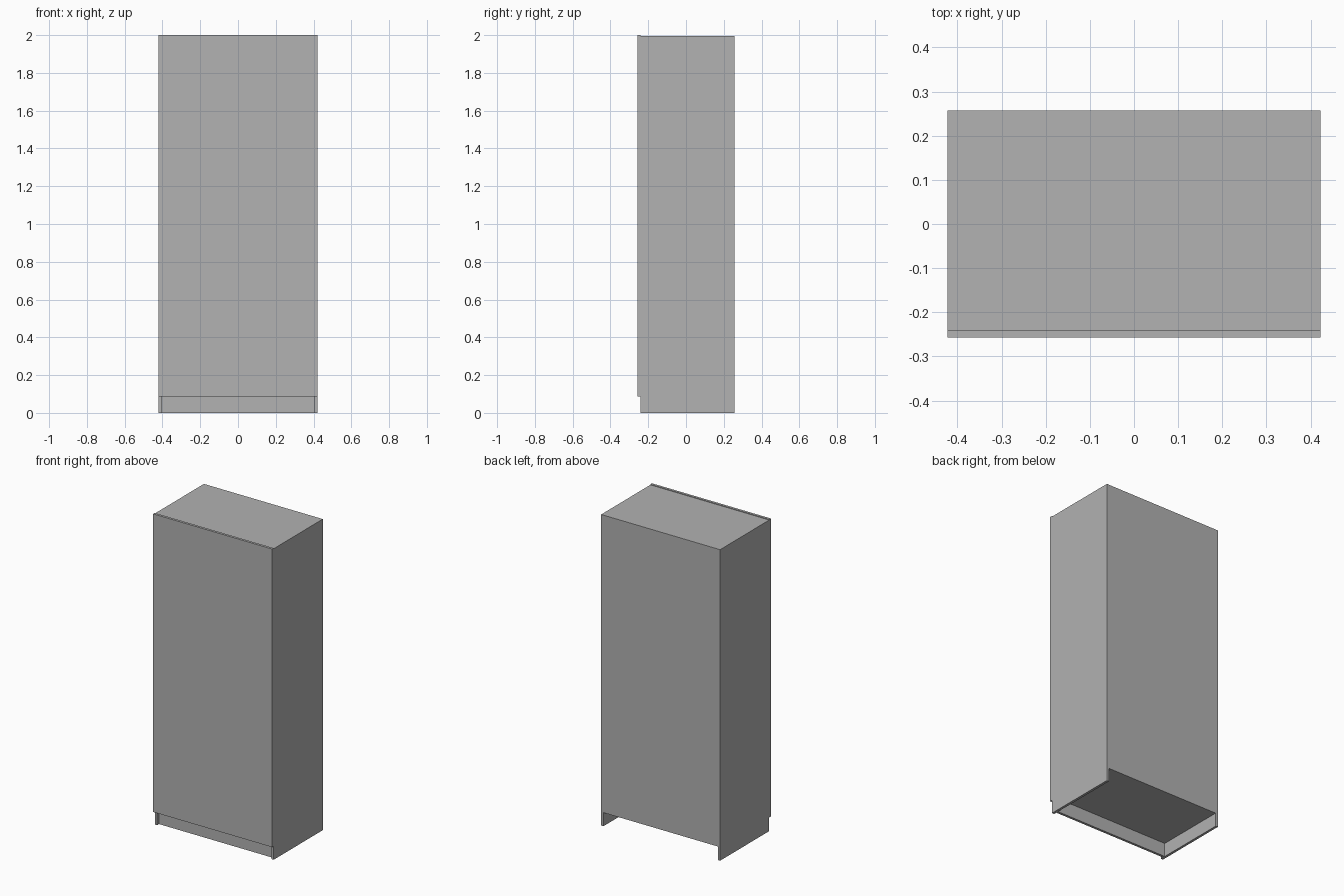
import bpy

cube = bpy.data.objects.get("Cube")
if cube:
    bpy.data.objects.remove(cube, do_unlink=True)

# Single flat grey for the whole cabinet
grey = bpy.data.materials.new("plain_grey")
grey.use_nodes = True
colour = (0.445, 0.445, 0.445, 1)
grey.diffuse_color = colour
grey.node_tree.nodes["Principled BSDF"].inputs["Base Color"].default_value = colour


def panel(name, x, y, z):
    """Box panel spanning the given (low, high) ranges."""
    spans = (x, y, z)
    bpy.ops.mesh.primitive_cube_add(size=1, location=[(a + b) / 2 for a, b in spans])
    ob = bpy.context.object
    ob.name = name
    ob.scale = [b - a for a, b in spans]
    bpy.ops.object.transform_apply(location=False, rotation=False, scale=True)
    ob.data.materials.append(grey)
    return ob


W, D, H = 0.422, 0.257, 2.0      # half width, half depth, height
T = 0.016                        # board thickness
BASE = 0.087                     # plinth height
CASE_TOP = H - 0.004             # carcass sits just below the door top
FRONT = -D + T                   # front edge of the carcass
inner = (-W + T, W - T)

# Side panels reach the floor
for name, s in (("right_side", -1), ("left_side", 1)):
    panel(name, sorted((s * W, s * (W - T))), (FRONT, D), (0, CASE_TOP))

# Carcass boards
panel("top_board", inner, (FRONT, D), (CASE_TOP - T, CASE_TOP))
panel("bottom_board", inner, (FRONT, D), (BASE, BASE + T))
panel("back_panel", inner, (D - 0.005, D), (BASE + T, CASE_TOP - T))

# Recessed plinth under the door
panel("plinth", inner, (FRONT + 0.02, FRONT + 0.02 + T), (0, BASE))

# Full-width door
panel("door", (-W, W), (-D, FRONT), (BASE, H))
